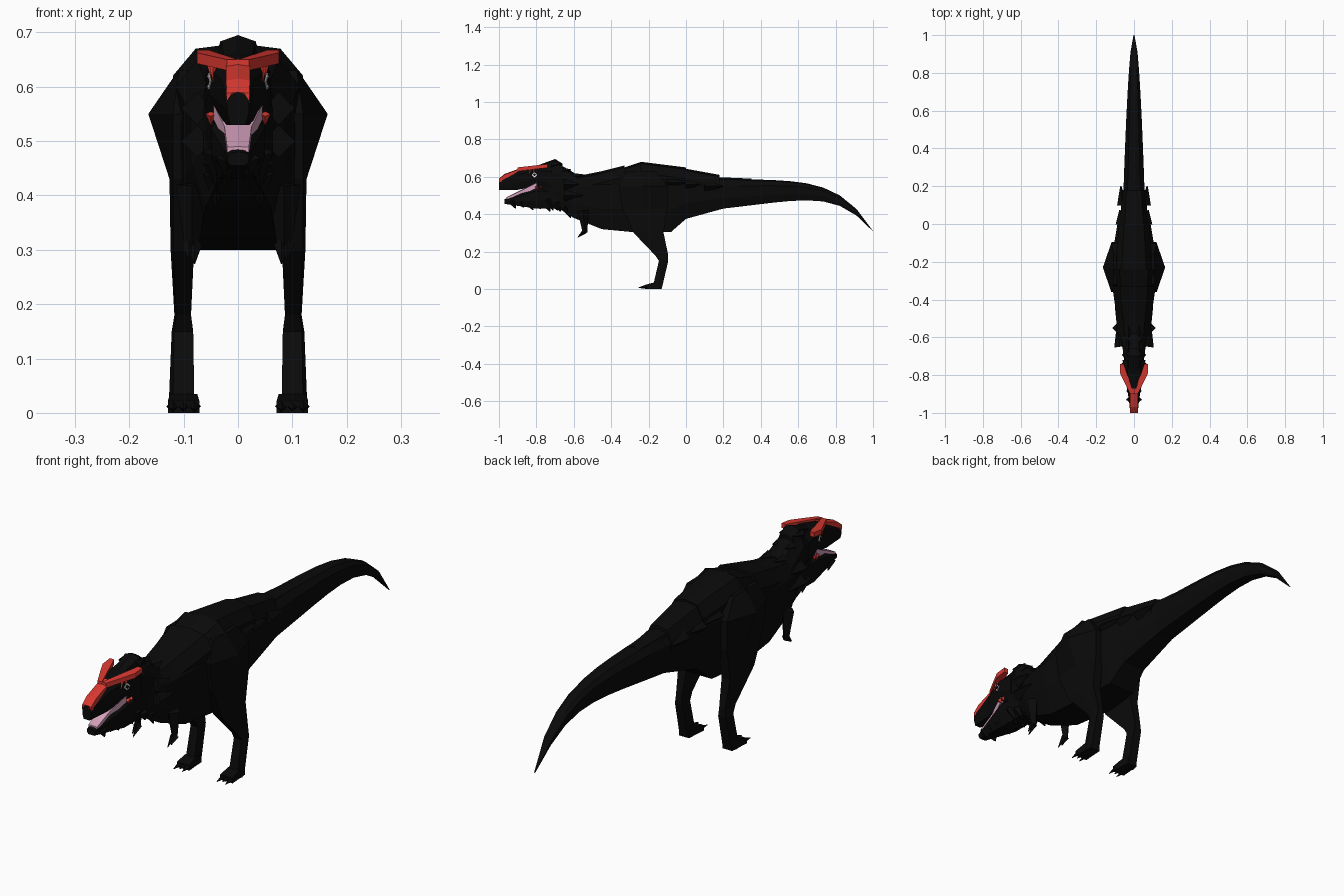
import bpy
import bmesh
from mathutils import Vector

default_cube = bpy.data.objects.get("Cube")
if default_cube:
    bpy.data.objects.remove(default_cube, do_unlink=True)


def make_material(name, red, green, blue):
    material = bpy.data.materials.new(name)
    material.use_nodes = True
    colour = (red, green, blue, 1)
    material.diffuse_color = colour
    for node in material.node_tree.nodes:
        if node.type == 'BSDF_PRINCIPLED':
            node.inputs["Base Color"].default_value = colour
            node.inputs["Roughness"].default_value = .9
    return material


BLACK = make_material("black hide", .003, .003, .003)
RED = make_material("red crest", .7, .04, .03)
PINK = make_material("pink mouth", .65, .35, .5)
WHITE = make_material("white eye", .8, .8, .8)


def add_loft(bm, sections):
    """Skin closed sections and cap both ends."""
    rings = [[bm.verts.new(point) for point in section] for section in sections]
    count = len(rings[0])
    for near, far in zip(rings, rings[1:]):
        for i in range(count):
            j = (i + 1) % count
            bm.faces.new((near[i], near[j], far[j], far[i]))
    bm.faces.new(rings[0])
    bm.faces.new(rings[-1])


def finish(name, bm, material, mirror):
    bmesh.ops.recalc_face_normals(bm, faces=bm.faces)
    mesh = bpy.data.meshes.new(name)
    bm.to_mesh(mesh)
    bm.free()
    mesh.materials.append(material)
    part = bpy.data.objects.new(name, mesh)
    bpy.context.scene.collection.objects.link(part)
    if mirror:
        modifier = part.modifiers.new("Mirror", 'MIRROR')
        modifier.use_mirror_merge = False


def loft(name, sections, material=BLACK, mirror=False):
    bm = bmesh.new()
    add_loft(bm, sections)
    finish(name, bm, material, mirror)


# Half outlines from top to bottom: share of width, share of height
ROUNDED = ((.6, .95), (1, .75), (1, .35), (.7, 0))
PLATE = ((.65, .9), (1, .4), (.95, 0))
SLAB = ((1, .9), (1, 0))


def trunk(name, rings, material=BLACK, outline=ROUNDED):
    """Loft symmetric rings given as y, top, bottom and half width."""
    sections = []
    for y, top, bottom, width in rings:
        left = [(width * u, y, bottom + (top - bottom) * v) for u, v in outline]
        right = [(-x, y, z) for x, y, z in reversed(left)]
        sections.append([(0, y, top)] + left + [(0, y, bottom)] + right)
    loft(name, sections, material, False)


def tufts(name, start, end, count, lean, radius, material=BLACK, taper=.1):
    """Mirrored row of tapering four-sided spikes between two points."""
    bm = bmesh.new()
    start, end, lean = Vector(start), Vector(end), Vector(lean)
    across = lean.cross(Vector((1, 0, 0))).normalized() * radius
    side = lean.cross(across).normalized() * radius
    for i in range(count):
        base = start.lerp(end, i / max(count - 1, 1))
        tip = base + lean * (1 - i % 2 / 4)
        corners = (across, side, -across, -side)
        add_loft(bm, [[base + c for c in corners],
                      [tip + c * taper for c in corners]])
    finish(name, bm, material, True)


# Torso, running into a tail that tapers and droops towards its tip
torso = [(-.68, .62, .43, .05), (-.6, .6, .38, .085), (-.45, .63, .32, .1),
         (-.24, .66, .3, .11), (-.08, .63, .305, .09), (0, .62, .375, .075)]
tail = []
TAIL_STEPS = 9
for step in range(TAIL_STEPS + 1):
    t = step / TAIL_STEPS
    top = .59 - .02 * t - .26 * t ** 5
    taper = 1 - t * .998
    tail.append((.2 + .8 * t, top, top - .16 * taper ** .7, .055 * taper ** .5))
trunk("body_and_tail", torso + tail)

# Overlapping back plates, each with a raised rear edge
for name, front, rear, front_top, rear_top, front_width, rear_width in (
        ("shoulder_plate", -.57, -.33, .6, .66, .08, .115),
        ("hump_plate", -.36, -.24, .64, .68, .1, .12),
        ("loin_plate", -.24, 0, .68, .65, .1, .08),
        ("hip_plate", -.04, .18, .65, .61, .08, .06),
        ("tail_plate", .12, .35, .6, .59, .06, .04)):
    trunk(name, [(front, front_top, front_top - .1, front_width),
                 (rear, rear_top, rear_top - .1, rear_width)], outline=PLATE)

# Neck, crown, skull and open lower jaw
trunk("neck", [(-.75, .65, .47, .05), (-.7, .68, .44, .055), (-.58, .61, .39, .07)])
trunk("crown", [(-.85, .64, .58, .03), (-.7, .695, .58, .05), (-.66, .67, .58, .045)],
      outline=PLATE)
trunk("skull", [(-1, .59, .53, .02), (-.9, .64, .53, .03),
                (-.8, .66, .55, .055), (-.72, .67, .5, .06)])
trunk("lower_jaw", [(-.97, .48, .455, .02), (-.8, .555, .43, .05), (-.68, .55, .43, .05)])
trunk("tongue", [(-.96, .49, .48, .02), (-.88, .53, .5, .025), (-.8, .57, .54, .045)],
      PINK, SLAB)

# Red snout ridge forking into two brows
trunk("snout_ridge", [(-1, .59, .57, .021), (-.97, .615, .58, .022),
                      (-.87, .652, .62, .022)], RED, SLAB)
brow = []
for t in (0, .4, .7, 1):
    y, z = -.9 + .16 * t, .65 + .018 * t
    inner, outer = .055 * t, min(.02 + .08 * t, .075)
    brow.append([(inner, y, z), (outer, y, z), (outer, y, z - .02), (inner, y, z - .02)])
loft("brow", brow, RED, mirror=True)
tufts("brow_streak", (.046, -.83, .64), (.05, -.81, .64), 2, (0, -.01, -.03), .007, RED)
tufts("cheek_mark", (.05, -.8, .55), (.05, -.78, .55), 2, (0, .01, -.02), .01, RED)

# Eyes, laid along the tapering side of the skull
for name, size, lift, material in (("eye", .015, .004, WHITE),
                                   ("pupil", .008, .006, BLACK)):
    outline = ((-size, 0), (0, -size), (size, 0), (0, size))
    loft(name, [[(.051 + u * .3 + rise, -.81 + u, .61 + v) for u, v in outline]
                for rise in (0, lift)], material, mirror=True)

# Shaggy tufts along the jaw, throat, nape and flanks
tufts("chin_tufts", (.02, -.93, .47), (.02, -.7, .45), 6, (0, .02, -.04), .022)
tufts("throat_tufts", (.04, -.74, .48), (.04, -.6, .42), 4, (0, .03, -.06), .025)
tufts("nape_tufts", (.03, -.72, .66), (.03, -.6, .6), 3, (0, .06, .01), .02)
tufts("shoulder_tufts", (.075, -.65, .5), (.075, -.65, .56), 2, (.015, .1, 0), .03)
tufts("hip_tufts", (.075, -.1, .57), (.06, .1, .55), 3, (.01, .1, 0), .03)

# Legs: height, centre, half depth and reach of the pointed outer face
LEG_X = .1
leg = []
for z, middle, depth, reach in (
        (.63, -.24, .08, .01), (.55, -.23, .13, .065), (.43, -.22, .12, .026),
        (.3, -.2, .08, .024), (.18, -.13, .035, .017), (.15, -.12, .025, .022),
        (0, -.155, .025, .028)):
    width = min(reach * .8, .02)
    front, back = middle - depth, middle + depth
    leg.append([(LEG_X - width, front, z), (LEG_X + width, front, z),
                (LEG_X + reach, middle, z), (LEG_X + width, back, z),
                (LEG_X - width, back, z)])
loft("leg", leg, mirror=True)

# Feet with three clawed toes
foot = []
for y, width, height in ((-.13, .023, .03), (-.17, .025, .035), (-.22, .029, .022)):
    foot.append([(LEG_X - width, y, 0), (LEG_X + width, y, 0),
                 (LEG_X + width, y, height), (LEG_X - width, y, height)])
loft("foot", foot, mirror=True)
tufts("toes", (.08, -.21, .012), (.12, -.21, .012), 3, (0, -.045, -.005), .012)

# Small arms bent at the elbow, with two claws
tufts("upper_arm", (.085, -.55, .42), (.085, -.55, .42), 1, (0, .01, -.12), .03, taper=.4)
tufts("forearm_claws", (.08, -.54, .31), (.09, -.54, .31), 2, (0, -.04, -.035), .014)
